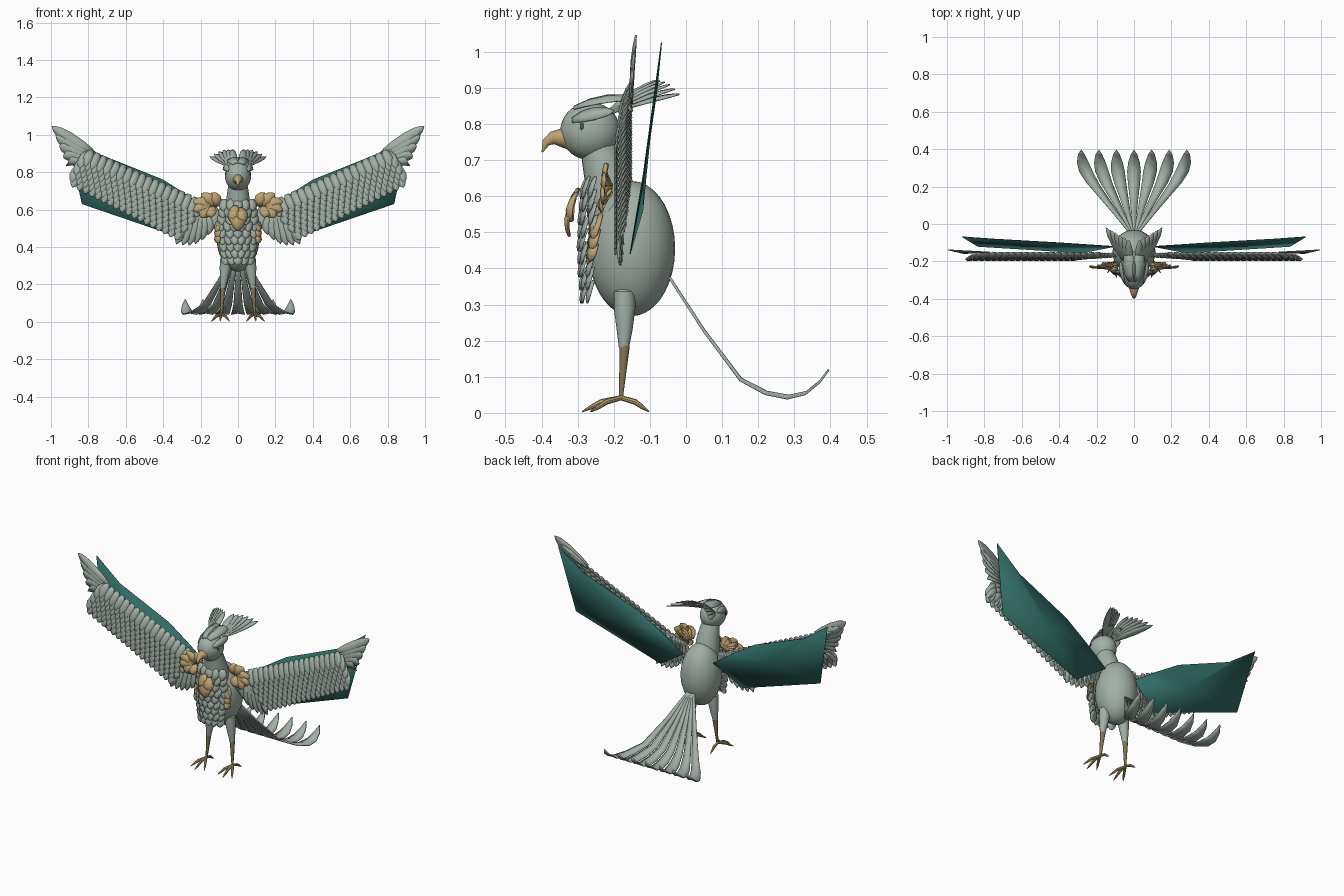
import bpy, bmesh, math
from mathutils import Vector as V

cube = bpy.data.objects.get("Cube")
if cube:
    bpy.data.objects.remove(cube, do_unlink=True)


def material(name, rgb):
    m = bpy.data.materials.new(name)
    m.use_nodes = True
    m.diffuse_color = (*rgb, 1)
    m.node_tree.nodes["Principled BSDF"].inputs["Base Color"].default_value = (*rgb, 1)
    return m


GREY = material("sage grey", (0.36, 0.43, 0.38))
TAN = material("warm tan", (0.52, 0.37, 0.17))
BROWN = material("dull brown", (0.23, 0.18, 0.09))
TEAL = material("deep teal", (0.03, 0.15, 0.13))


def finish(name, bm, mat, mirror=False, thick=0.0):
    if thick == 0:
        bmesh.ops.recalc_face_normals(bm, faces=bm.faces)
    me = bpy.data.meshes.new(name)
    bm.to_mesh(me)
    bm.free()
    ob = bpy.data.objects.new(name, me)
    bpy.context.collection.objects.link(ob)
    me.materials.append(mat)
    if thick:
        s = ob.modifiers.new("thickness", "SOLIDIFY")
        s.thickness, s.offset = thick, 0
    if mirror:
        ob.modifiers.new("mirror", "MIRROR").use_clip = False
    bpy.ops.object.select_all(action="DESELECT")
    ob.select_set(True)
    bpy.context.view_layer.objects.active = ob
    bpy.ops.object.shade_smooth_by_angle(angle=math.radians(40))
    return ob


def ribbon(bm, pts, side, normal, widths, ridge=0.2):
    """Feather blade along a path, with a raised middle line."""
    rows = []
    for p, w in zip(pts, widths):
        rows.append([bm.verts.new(p - side * w), bm.verts.new(p + normal * w * ridge),
                     bm.verts.new(p + side * w)])
    for a, b in zip(rows, rows[1:]):
        for k in range(2):
            bm.faces.new((a[k], a[k + 1], b[k + 1], b[k]))


LEAF = ((0, .4), (.25, .85), (.55, 1), (.8, .75), (.93, .4), (1, .03))


def leaf(bm, base, tip, half, normal=(0, -1, 0), bow=0.0):
    base, tip, n = V(base), V(tip), V(normal).normalized()
    side = n.cross(tip - base).normalized()
    pts = [base.lerp(tip, t) + n * bow * 4 * t * (1 - t) for t, _ in LEAF]
    ribbon(bm, pts, side, n, [w * half for _, w in LEAF])


def leaves(name, items, mat, mirror=True, thick=0.004):
    bm = bmesh.new()
    for item in items:
        leaf(bm, *item)
    return finish(name, bm, mat, mirror, thick)


def tube(name, rings, mat, mirror=False, sides=16):
    """Round limb through (x, y, z, radius) stations."""
    bm = bmesh.new()
    loops = []
    for i, (x, y, z, r) in enumerate(rings):
        d = V(rings[min(i + 1, len(rings) - 1)][:3]) - V(rings[max(i - 1, 0)][:3])
        a = d.orthogonal().normalized() if abs(d.x) > abs(d.z) * 3 else V((1, 0, 0))
        b = d.cross(a).normalized()
        a = b.cross(d).normalized()
        loops.append([bm.verts.new(V((x, y, z)) + (a * math.cos(t) + b * math.sin(t)) * r)
                      for t in (math.tau * k / sides for k in range(sides))])
    for p, q in zip(loops, loops[1:]):
        for k in range(sides):
            bm.faces.new((p[k], p[(k + 1) % sides], q[(k + 1) % sides], q[k]))
    bm.faces.new(loops[0])
    bm.faces.new(loops[-1])
    return finish(name, bm, mat, mirror)


def ball(name, centre, radii, mat, mirror=False):
    bm = bmesh.new()
    bmesh.ops.create_uvsphere(bm, u_segments=28, v_segments=18, radius=1)
    bmesh.ops.scale(bm, vec=radii, verts=bm.verts)
    bmesh.ops.translate(bm, vec=centre, verts=bm.verts)
    return finish(name, bm, mat, mirror)


# Body, neck and head
ball("body", (0, -.15, .455), (.115, .12, .187), GREY)
tube("neck", [(0, -.25, .76, .045), (0, -.235, .71, .055), (0, -.215, .64, .065),
              (0, -.2, .55, .075), (0, -.18, .46, .075)], GREY, sides=24)
ball("head", (0, -.265, .78), (.07, .083, .08), GREY)
tube("beak", [(0, -.32, .76, .032), (0, -.345, .762, .026), (0, -.37, .761, .018),
              (0, -.388, .748, .011), (0, -.398, .722, .002)], TAN)
ball("eye", (.064, -.288, .793), (.005, .006, .011), TEAL, True)
leaves("brow", [((.05, -.315, .81), (.07, -.2, .835), .02, (.8, 0, .5), .01)], GREY)
leaves("crown", [((.015, -.31, .845), (.03, -.14, .87), .035, (.3, 0, 1), .012)], GREY)

# Crest: two fans swept back from the crown
crest = []
for i in range(6):
    f = i / 5
    tip = V((.03, -.085, .92)).lerp(V((.15, -.018, .882)), f)
    tip.z += .012 * math.sin(f * math.pi)
    crest.append(((.02 + .02 * f, -.21, .84 - .01 * f), tip, .02, (.1, -.6, .8), .006))
leaves("crest_feathers", crest, GREY)

# Teal back panel of each wing
bm = bmesh.new()
outline = [(.10, -.12, .56), (.25, -.11, .665), (.40, -.10, .76), (.75, -.08, .90),
           (.92, -.068, 1.025), (.835, -.12, .63), (.28, -.155, .44)]
verts = [bm.verts.new(p) for p in outline]
hub = bm.verts.new((.5, -.118, .66))
for k in range(len(verts)):
    bm.faces.new((hub, verts[k], verts[k - 1]))
finish("wing_panel", bm, TEAL, True, .003)

# Overlapping rows of small feathers on the front of each wing
ROWS, COLUMNS = 7, 18
down = V((.036, 0, -.088))
coverts = []
for r in range(ROWS):
    v = r / (ROWS - 1)
    start = V((.19, -.15, .65)).lerp(V((.295, -.165, .525)), v)
    end = V((.80, -.15, .925)).lerp(V((.865, -.165, .815)), v)
    for c in range(COLUMNS):
        base = start.lerp(end, (c + .5 * (r % 2)) / (COLUMNS - .5))
        coverts.append((base, base + down + V((0, -.03, 0)), .027, (0, -1, 0), .006))
leaves("wing_coverts", coverts, GREY)

# Rounded feathers where the wing meets the shoulder
shoulder = []
for k in range(7):
    f = k / 6
    tip = V((.125, -.17, .50)).lerp(V((.33, -.185, .415)), f)
    tip.z -= .04 * math.sin(f * math.pi)
    shoulder.append(((.13 + .1 * f, -.155, .62 + .03 * f), tip, .034, (0, -1, 0), .01))
leaves("shoulder_feathers", shoulder, GREY)

# Long feathers at the wing tip
bm = bmesh.new()
for k in range(5):
    f = k / 4
    a = V((.78 + .03 * f, -.15, .91 - .06 * f))
    b = V((.90 + .01 * f, -.145, .965 - .08 * f))
    c = V((.995 - .085 * f, -.138 - .02 * f, 1.045 - .20 * f))
    pts, widths = [], []
    for t, w in LEAF:
        pts.append(a * (1 - t) ** 2 + b * 2 * t * (1 - t) + c * t * t)
        widths.append(w * .036)
    ribbon(bm, pts, V((.5, 0, -.85)).normalized(), V((0, -1, 0)), widths)
finish("wing_tip_feathers", bm, GREY, True, .004)

# Chest scales in staggered rows
chest = []
for r in range(9):
    z = .655 - r * .036
    span = .09 - .025 * abs(r - 3) / 5
    count = 5 + r % 2
    for c in range(count):
        x = span * (2 * c / (count - 1) - 1)
        y = -.272 - .008 * math.sin(r / 8 * math.pi) + 4 * x * x
        chest.append(((x, y, z), (x, y - .018, z - .064), .026, (3 * x, -1, 0), .004))
leaves("chest_scales", chest, GREY, False)

# Tan ornamental feathers on shoulders, flanks and breast
fan = [((.105 + .01 * k, -.205, .62), (x, -.215 - .004 * k, z), .034, (0, -1, 0), .012)
       for k, (x, z) in enumerate([(.14, .69), (.195, .685), (.238, .645),
                                   (.238, .60), (.20, .56), (.14, .56)])]
leaves("shoulder_plates", fan, TAN, thick=.006)
leaves("flank_plates", [((.095 + .006 * k, -.235 - .006 * k, .55 - .04 * k),
                         (.112 - .004 * k, -.255 - .004 * k, .48 - .03 * k),
                         .02, (.6, -.8, 0), .008) for k in range(3)], TAN, thick=.006)
brooch = [((x * .4, -.298 - .004 * k, .62 - .012 * k), (x, -.314 - .004 * k, z), .03,
           (x * 8, -1, 0), .012)
          for k, (x, z) in enumerate([(-.03, .53), (.03, .53), (0, .49)])]
leaves("breast_plate", brooch, TAN, False, .008)
leaves("breast_plate_front", [((0, -.305, .595), (0, -.322, .488), .04, (0, -1, 0), .012)],
       TAN, False, .006)

# Seven tail feathers sweeping back and curling up: y, z, spread, half width
TAIL = ((-.05, .38, .06, .008), (.05, .225, .33, .014), (.15, .09, .6, .024),
        (.22, .052, .79, .032), (.28, .04, .91, .036), (.33, .052, .97, .031),
        (.37, .085, 1, .018), (.395, .12, 1, .001))
bm = bmesh.new()
for k in range(-3, 4):
    pts = [V((k * .094 * s, y, z)) for y, z, s, w in TAIL]
    ribbon(bm, pts, V((-1, 0, 0)), V((0, .5, .8)), [row[3] for row in TAIL], .25)
finish("tail_feathers", bm, GREY, False, .006)

# Legs and feet
tube("thigh", [(.065, -.17, .342, .02), (.066, -.17, .335, .03), (.068, -.17, .29, .03),
               (.075, -.17, .23, .022), (.08, -.172, .18, .014)], GREY, True)
tube("shank", [(.08, -.17, .185, .015), (.083, -.173, .14, .012),
               (.088, -.18, .045, .006)], BROWN, True, 10)
for name, x, y in (("inner_toe", .045, -.265), ("middle_toe", .095, -.288),
                   ("outer_toe", .142, -.262), ("back_toe", .095, -.102)):
    ankle, tip = V((.09, -.18, .042)), V((x, y, .003))
    mid = ankle.lerp(tip, .5) + V((0, 0, .008))
    tube(name, [(*ankle, .007), (*mid, .008), (*mid.lerp(tip, .55), .006), (*tip, .0015)],
         TAN, True, 8)
